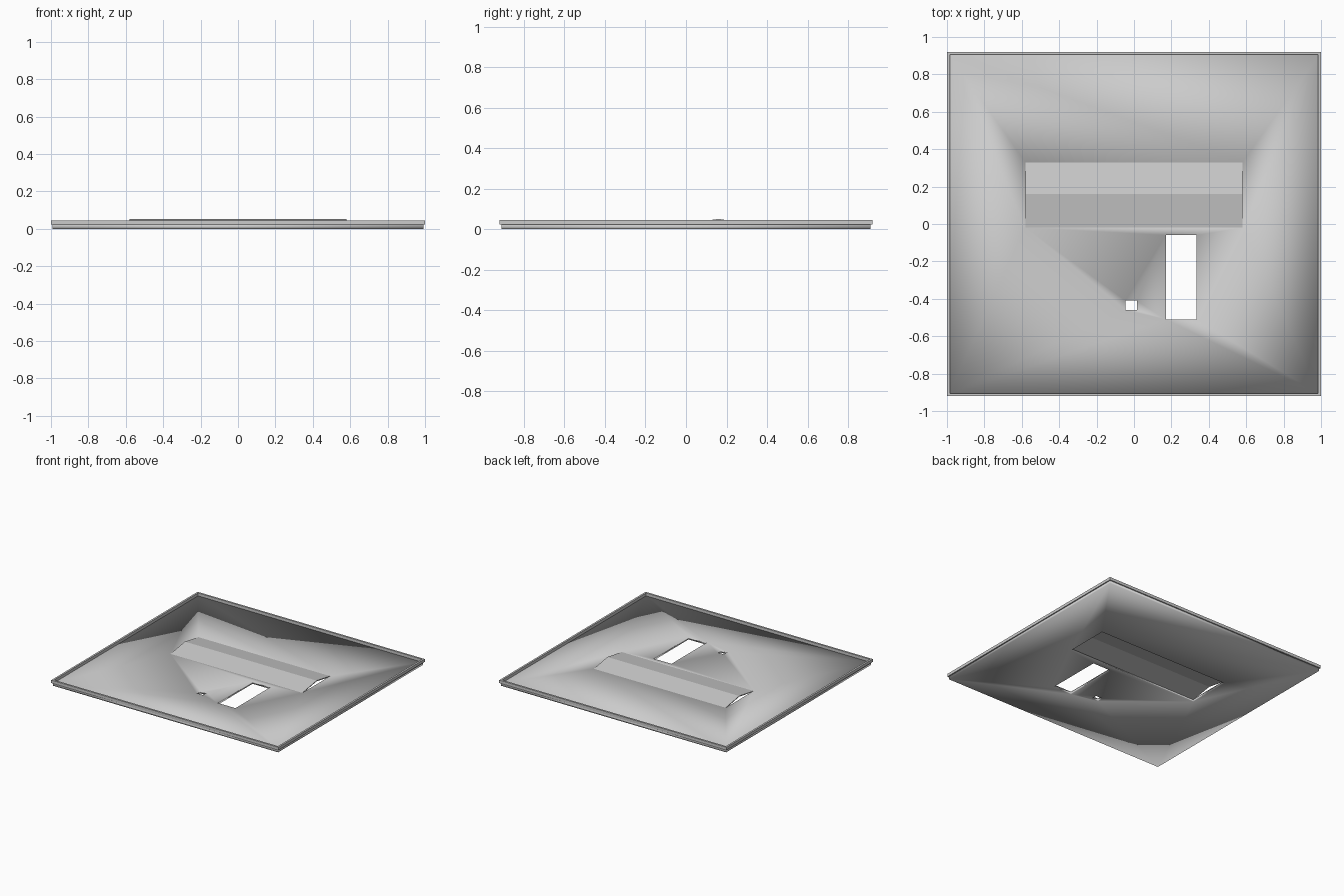
import bpy, bmesh

if "Cube" in bpy.data.objects:
    bpy.data.objects.remove(bpy.data.objects["Cube"])

SLAB, TOP, RIDGE = 0.022, 0.045, 0.051
HX, HY = 1.0, 0.92
GABLE = (-0.58, 0.58, -0.02, 0.33)


def finish(name, bm, smooth=False):
    bmesh.ops.recalc_face_normals(bm, faces=bm.faces[:])
    me = bpy.data.meshes.new(name)
    for f in bm.faces:
        f.smooth = smooth
    bm.to_mesh(me)
    bm.free()
    ob = bpy.data.objects.new(name, me)
    bpy.context.collection.objects.link(ob)
    return ob


def rect(bm, x0, x1, y0, y1, z):
    return [bm.verts.new((x, y, z)) for x, y in ((x0, y0), (x1, y0), (x1, y1), (x0, y1))]


def frame_loop(bm, inset, z):
    return rect(bm, -HX + inset, HX - inset, -HY + inset, HY - inset, z)


def bridge(bm, a, b):
    for i in range(len(a)):
        j = (i + 1) % len(a)
        bm.faces.new((a[i], a[j], b[j], b[i]))


# Raised rim around the slab edge
bm = bmesh.new()
loops = [frame_loop(bm, i, z) for i, z in ((0.015, SLAB), (0, SLAB), (0, TOP), (0.015, TOP))]
for k in range(4):
    bridge(bm, loops[k], loops[(k + 1) % 4])
finish("outer_rim", bm)

# Slab with three openings, softly shaded across its edges
bm = bmesh.new()
holes = [GABLE, (0.17, 0.335, -0.51, -0.06), (-0.045, 0.015, -0.46, -0.41)]
outlines = [frame_loop(bm, 0.008, 0)] + [rect(bm, *h, 0) for h in holes]
edges = [bm.edges.new((l[i], l[(i + 1) % 4])) for l in outlines for i in range(4)]
bmesh.ops.triangle_fill(bm, use_beauty=True, use_dissolve=False, edges=edges, normal=(0, 0, 1))
ext = bmesh.ops.extrude_face_region(bm, geom=bm.faces[:], use_keep_orig=True)
for v in ext["geom"]:
    if isinstance(v, bmesh.types.BMVert):
        v.co.z = SLAB
finish("floor_slab", bm, True)

# Low gabled cover: thin chevron profile run along x, open underneath
bm = bmesh.new()
x0, x1, y0, y1 = GABLE
T = 0.006
profile = [(y0, SLAB), (0.16, RIDGE), (y1, SLAB), (y1, SLAB - T), (0.16, RIDGE - T), (y0, SLAB - T)]
ends = [[bm.verts.new((x, y, z)) for y, z in profile] for x in (x0, x1)]
bridge(bm, *ends)
for e in ends:
    bm.faces.new((e[0], e[1], e[4], e[5]))
    bm.faces.new((e[1], e[2], e[3], e[4]))
finish("gabled_cover", bm)
